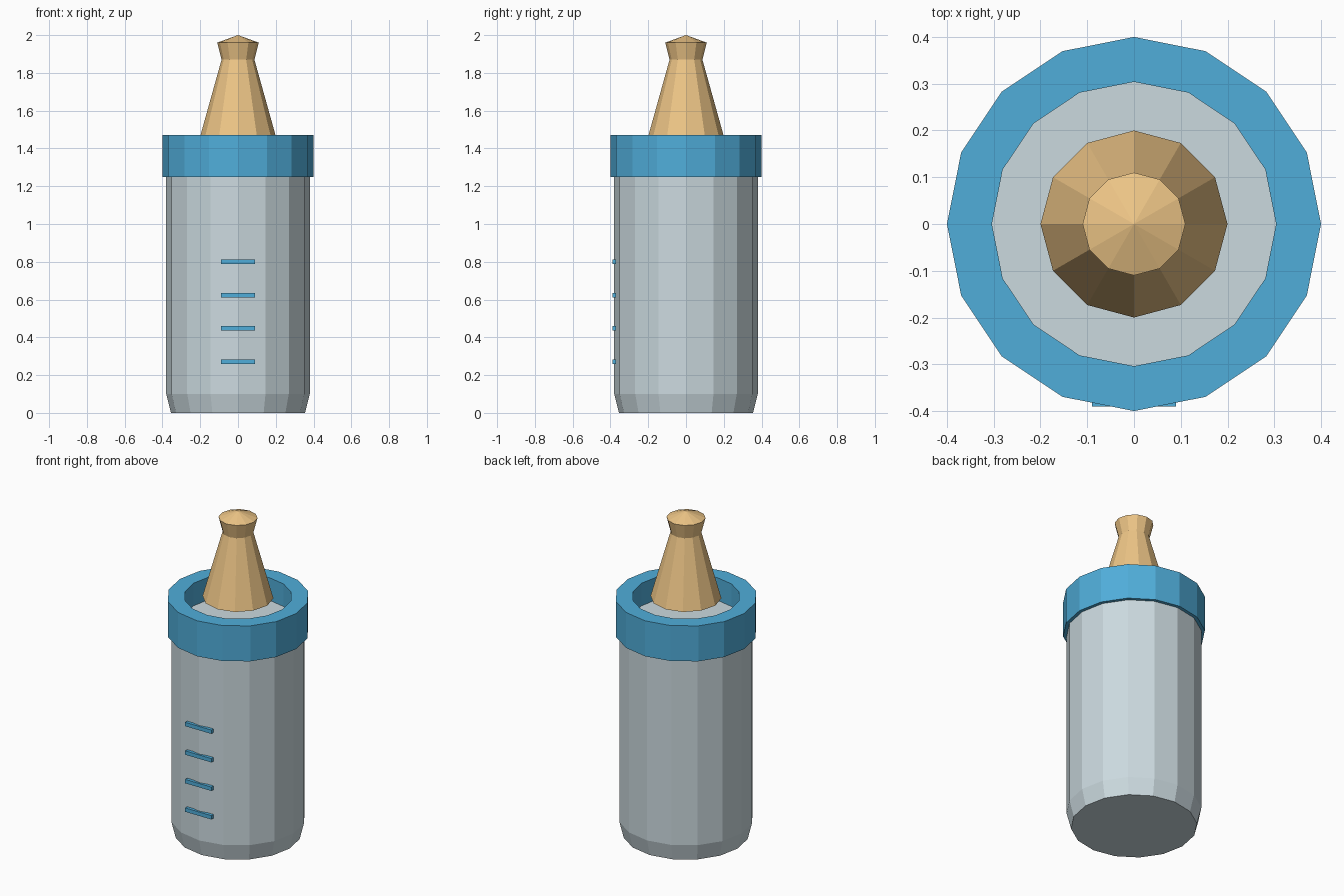
import bpy, bmesh
from math import cos, sin, tau

if "Cube" in bpy.data.objects:
    bpy.data.objects.remove(bpy.data.objects["Cube"])


def material(name, color):
    m = bpy.data.materials.new(name)
    m.diffuse_color = (*color, 1)
    m.use_nodes = True
    m.node_tree.nodes["Principled BSDF"].inputs["Base Color"].default_value = m.diffuse_color
    return m


def lathe(name, profile, sides, mat=None, closed=False):
    """Spin (radius, z) points around z; closed joins last ring to first."""
    bm = bmesh.new()
    rings = []
    for r, z in profile:
        if r == 0:
            rings.append([bm.verts.new((0, 0, z))] * sides)
        else:
            rings.append([bm.verts.new((r * cos(tau * i / sides), r * sin(tau * i / sides), z))
                          for i in range(sides)])
    pairs = list(zip(rings, rings[1:]))
    if closed:
        pairs.append((rings[-1], rings[0]))
    for a, b in pairs:
        for i in range(sides):
            j = (i + 1) % sides
            bm.faces.new(list(dict.fromkeys((a[i], a[j], b[j], b[i]))))
    if not closed:
        for ring in (rings[0], rings[-1]):
            if ring[0] is not ring[1]:
                bm.faces.new(ring)
    bmesh.ops.recalc_face_normals(bm, faces=bm.faces)
    return add_object(name, bm, mat)


def add_object(name, bm, mat):
    mesh = bpy.data.meshes.new(name)
    bm.to_mesh(mesh)
    bm.free()
    if mat:
        mesh.materials.append(mat)
    obj = bpy.data.objects.new(name, mesh)
    bpy.context.collection.objects.link(obj)
    return obj


glass = material("pale_glass", (0.60, 0.70, 0.74))
blue = material("blue_plastic", (0.08, 0.42, 0.70))
rubber = material("tan_rubber", (0.85, 0.56, 0.24))

# Bottle body with a tapered foot
lathe("bottle_body", [(0.355, 0), (0.38, 0.10), (0.38, 1.33)], 16, glass)

# Screw collar, an open ring
lathe("collar", [(0.40, 1.25), (0.40, 1.47), (0.304, 1.47), (0.304, 1.25)], 16, blue, closed=True)

# Teat with a flared tip
lathe("teat", [(0.20, 1.465), (0.087, 1.87), (0.11, 1.96), (0, 2.0)], 12, rubber)

# Measuring marks on the front
for k in range(4):
    bm = bmesh.new()
    bmesh.ops.create_cube(bm, size=1)
    bmesh.ops.scale(bm, vec=(0.18, 0.02, 0.024), verts=bm.verts)
    bmesh.ops.translate(bm, vec=(0, -0.38, 0.27 + 0.177 * k), verts=bm.verts)
    add_object(f"measuring_mark_{k + 1}", bm, blue)
